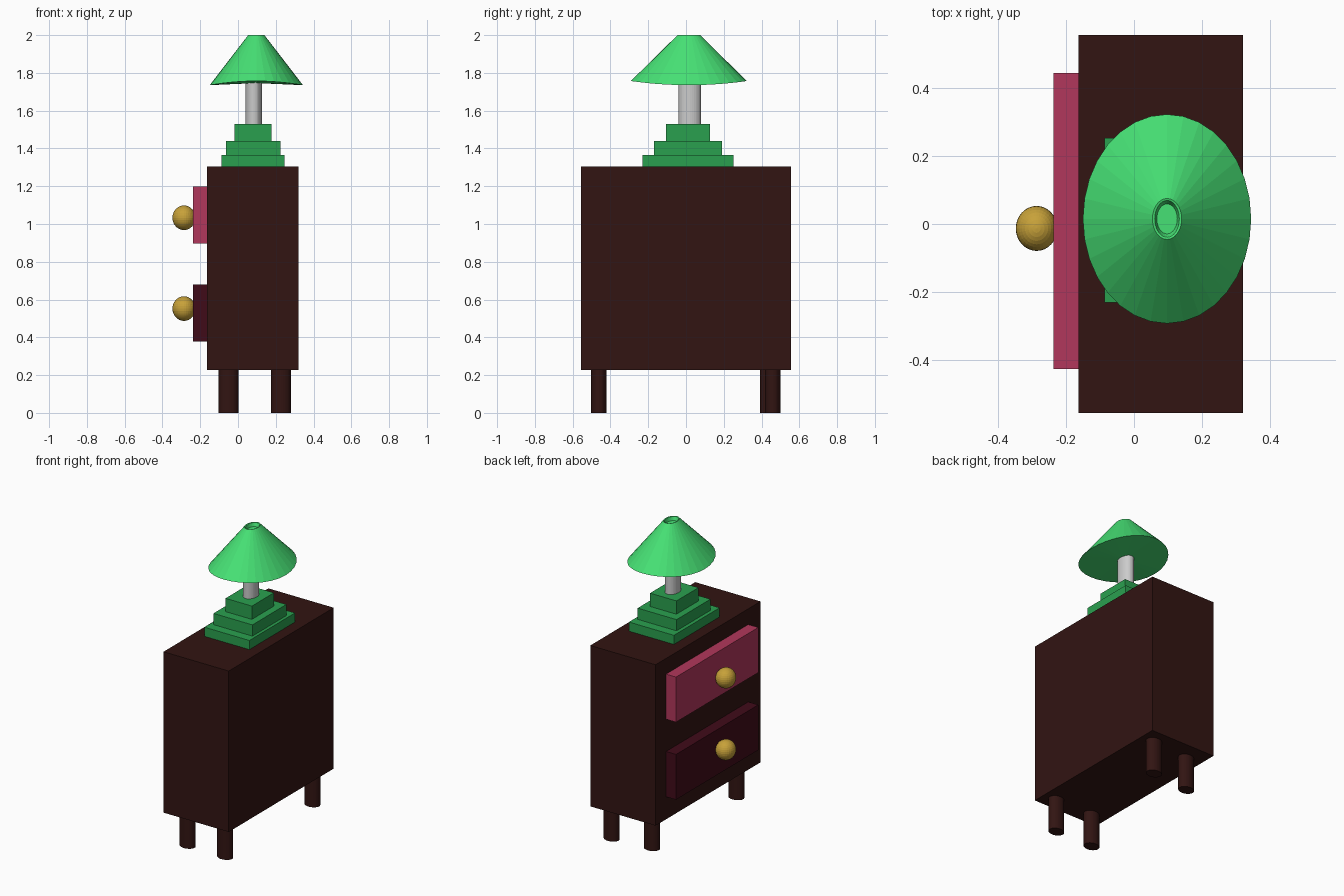
import bpy, bmesh
from math import sin, cos, tau

if "Cube" in bpy.data.objects:
    bpy.data.objects.remove(bpy.data.objects["Cube"])


def material(name, hex_rgb):
    # display colour to linear value
    rgb = [(int(hex_rgb[i:i + 2], 16) / 255) ** 2.2 for i in (0, 2, 4)]
    m = bpy.data.materials.new(name)
    m.diffuse_color = (*rgb, 1)
    m.use_nodes = True
    m.node_tree.nodes["Principled BSDF"].inputs["Base Color"].default_value = m.diffuse_color
    return m


wood = material("dark_wood", "351B19")
rose = material("rose_paint", "B03A5C")
maroon = material("maroon_paint", "42131F")
brass = material("brass", "C6A03C")
base_green = material("base_green", "2E9F50")
shade_green = material("shade_green", "48E074")


def finish(name, bm, mat):
    bmesh.ops.recalc_face_normals(bm, faces=bm.faces[:])
    me = bpy.data.meshes.new(name)
    bm.to_mesh(me)
    bm.free()
    ob = bpy.data.objects.new(name, me)
    bpy.context.collection.objects.link(ob)
    if mat:
        me.materials.append(mat)
    return ob


def place(name, bm, x, y, z, mat):
    # fit a unit primitive into the given ranges
    ob = finish(name, bm, mat)
    ob.location = [(a + b) / 2 for a, b in (x, y, z)]
    ob.scale = [b - a for a, b in (x, y, z)]
    return ob


def box(name, x, y, z, mat):
    bm = bmesh.new()
    bmesh.ops.create_cube(bm, size=1)
    return place(name, bm, x, y, z, mat)


def cylinder(name, x, y, z, mat):
    bm = bmesh.new()
    bmesh.ops.create_cone(bm, cap_ends=True, segments=32,
                          radius1=0.5, radius2=0.5, depth=1)
    return place(name, bm, x, y, z, mat)


def ball(name, x, y, z, mat):
    bm = bmesh.new()
    bmesh.ops.create_uvsphere(bm, u_segments=32, v_segments=16, radius=0.5)
    return place(name, bm, x, y, z, mat)


# Cabinet body
box("cabinet", (-0.163, 0.32), (-0.555, 0.555), (0.227, 1.304), wood)

# Four legs: centre x, centre y
for i, (x, y) in enumerate([(-0.05, -0.461), (0.228, -0.461),
                            (-0.05, 0.432), (0.228, 0.46)]):
    cylinder(f"leg_{i + 1}", (x - 0.052, x + 0.052), (y - 0.041, y + 0.041),
             (0, 0.24), wood)

# Drawers with round knobs
for name, z0, z1, kz, mat in [("upper", 0.897, 1.199, 1.033, rose),
                              ("lower", 0.378, 0.681, 0.552, maroon)]:
    box(name + "_drawer", (-0.237, -0.15), (-0.426, 0.444), (z0, z1), mat)
    ball(name + "_knob", (-0.347, -0.225), (-0.079, 0.053),
         (kz - 0.065, kz + 0.065), brass)

# Stepped lamp base
for i, (x, y, z) in enumerate([
        ((-0.087, 0.246), (-0.231, 0.252), (1.30, 1.365)),
        ((-0.063, 0.225), (-0.169, 0.190), (1.36, 1.440)),
        ((-0.018, 0.177), (-0.106, 0.127), (1.43, 1.529))]):
    box(f"lamp_base_step_{i + 1}", x, y, z, base_green)

# Lamp pole
cylinder("lamp_pole", (0.04, 0.126), (-0.039, 0.079), (1.52, 1.80), None)

# Lampshade: oval rings (rx, ry, z, sag along x), closed under, dished on top
SIDES = 32
bm = bmesh.new()
rings = []
for rx, ry, z, sag in [(0.247, 0.307, 1.746, 0.011),
                       (0.043, 0.060, 2.000, 0),
                       (0.036, 0.054, 1.998, 0),
                       (0.030, 0.044, 1.975, 0)]:
    rings.append([bm.verts.new((0.097 + rx * cos(a), 0.015 + ry * sin(a),
                                z - sag * cos(2 * a)))
                  for a in (tau * k / SIDES for k in range(SIDES))])
for lo, hi in zip(rings, rings[1:]):
    for k in range(SIDES):
        n = (k + 1) % SIDES
        bm.faces.new((lo[k], lo[n], hi[n], hi[k]))
bm.faces.new(rings[-1])
under = bm.verts.new((0.097, 0.015, 1.746))
for k in range(SIDES):
    bm.faces.new((rings[0][(k + 1) % SIDES], rings[0][k], under))
finish("lampshade", bm, shade_green)
